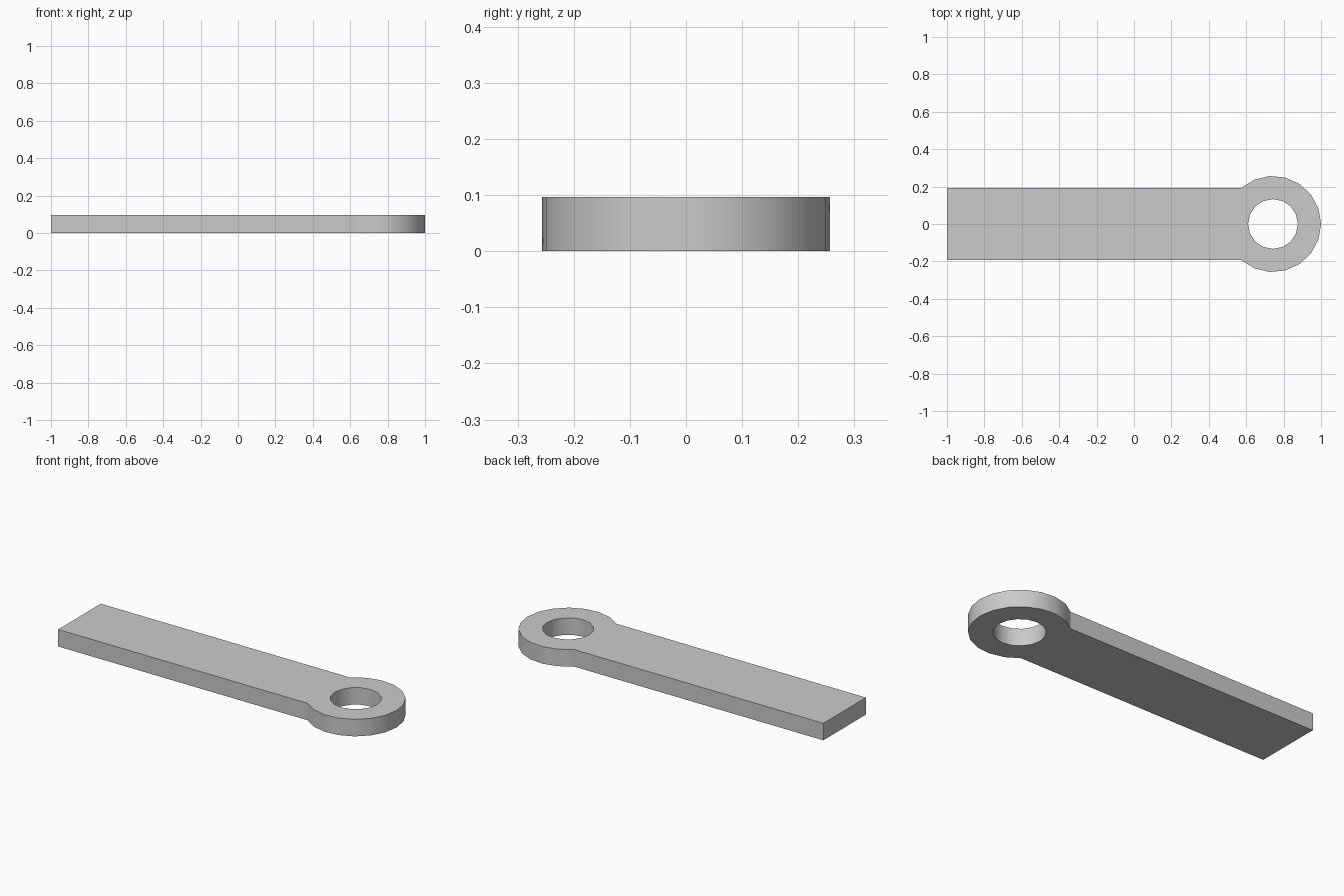
import bpy
import bmesh
from math import asin, cos, sin, pi, radians

cube = bpy.data.objects.get("Cube")
if cube:
    bpy.data.objects.remove(cube, do_unlink=True)

THICK = 0.097
HALF_WIDTH = 0.192
EYE_X, EYE_R, HOLE_R = 0.743, 0.257, 0.133

grey = bpy.data.materials.new("plain grey")
grey.use_nodes = True
colour = (0.6, 0.6, 0.6, 1)
grey.diffuse_color = colour
grey.node_tree.nodes["Principled BSDF"].inputs["Base Color"].default_value = colour


def arc(radius, start, end, steps):
    """Points around the eye centre, both ends included."""
    angles = [start + (end - start) * i / steps for i in range(steps + 1)]
    return [(EYE_X + radius * cos(a), radius * sin(a)) for a in angles]


def add_loop(bm, points):
    verts = [bm.verts.new((x, y, 0)) for x, y in points]
    return [bm.edges.new((v, verts[i - 1])) for i, v in enumerate(verts)]


# Flat outline: straight bar running into a round eye, with a round hole
bm = bmesh.new()
join = pi - asin(HALF_WIDTH / EYE_R)
outline = [(-1, HALF_WIDTH), (-1, -HALF_WIDTH)] + arc(EYE_R, -join, join, 14)
hole = arc(HOLE_R, 0, 2 * pi, 16)[:-1]
edges = add_loop(bm, outline) + add_loop(bm, hole)
bmesh.ops.triangle_fill(bm, edges=edges, use_beauty=True)

# Raise the outline to full thickness
raised = bmesh.ops.extrude_face_region(bm, geom=bm.faces[:], use_keep_orig=True)
top = [g for g in raised["geom"] if isinstance(g, bmesh.types.BMVert)]
bmesh.ops.translate(bm, verts=top, vec=(0, 0, THICK))
bmesh.ops.recalc_face_normals(bm, faces=bm.faces[:])

mesh = bpy.data.meshes.new("bar_with_eye")
bm.to_mesh(mesh)
bm.free()
mesh.materials.append(grey)
bar = bpy.data.objects.new("bar_with_eye", mesh)
bpy.context.collection.objects.link(bar)

# Smooth round walls, crisp rims
bpy.ops.object.select_all(action="DESELECT")
bar.select_set(True)
bpy.context.view_layer.objects.active = bar
bpy.ops.object.shade_smooth_by_angle(angle=radians(30))
